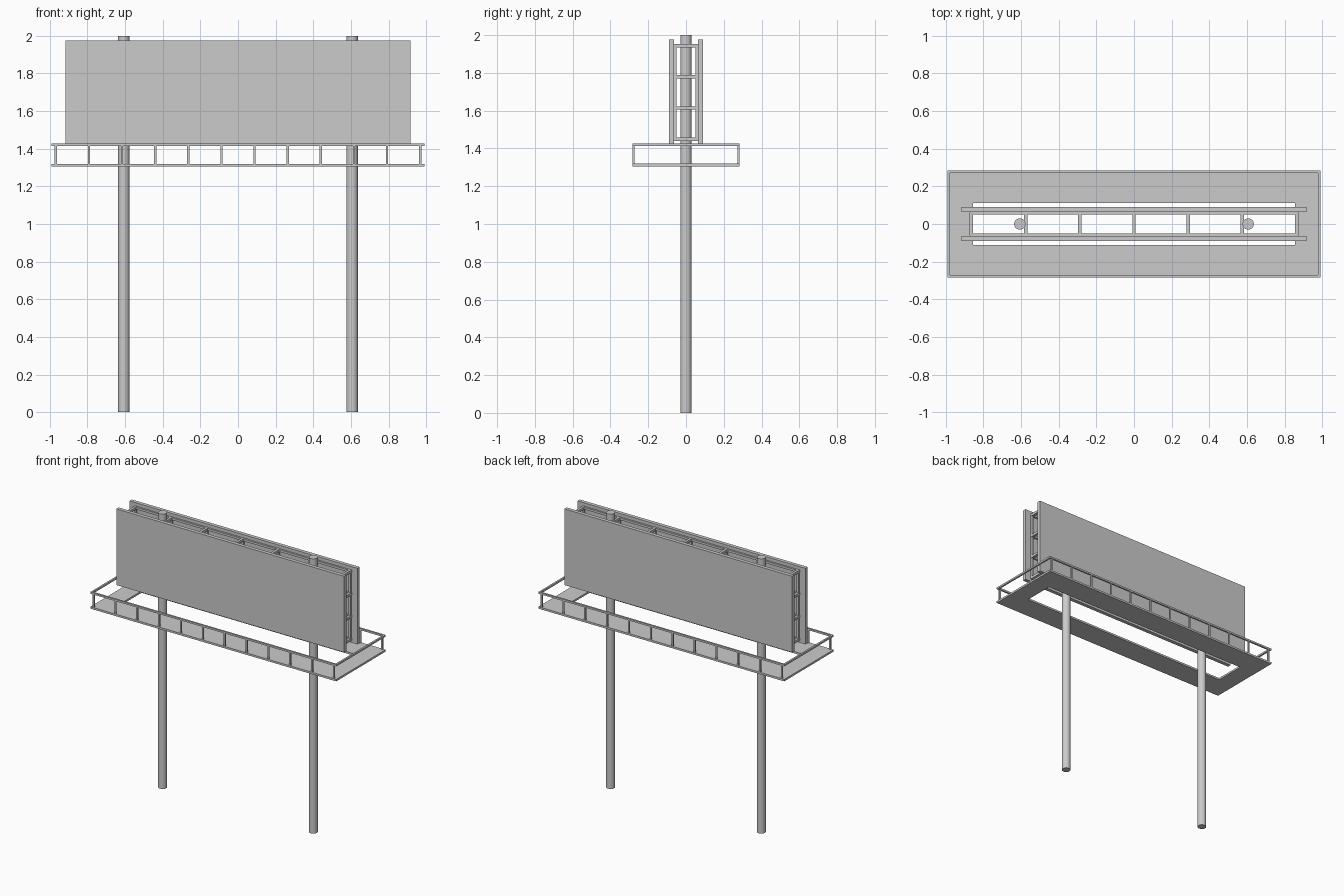
import bpy
import bmesh
from mathutils import Matrix, Vector

if "Cube" in bpy.data.objects:
    bpy.data.objects.remove(bpy.data.objects["Cube"])


def boxes(name, items):
    """One object made of axis-aligned boxes given as (centre, size)."""
    bm = bmesh.new()
    for c, s in items:
        m = Matrix.Translation(Vector(c)) @ Matrix.Diagonal((*s, 1))
        bmesh.ops.create_cube(bm, size=1, matrix=m)
    me = bpy.data.meshes.new(name)
    bm.to_mesh(me)
    bm.free()
    ob = bpy.data.objects.new(name, me)
    bpy.context.collection.objects.link(ob)
    return ob


# support poles
for side, x in (("left", -0.607), ("right", 0.607)):
    bpy.ops.mesh.primitive_cylinder_add(vertices=24, radius=0.03, depth=2, location=(x, 0, 1))
    bpy.context.object.name = side + "_pole"
    bpy.ops.object.shade_smooth_by_angle()

# display panels, front and back
for side, s in (("front", -1), ("back", 1)):
    boxes(side + "_panel", [((0, s * 0.076, 1.699), (1.834, 0.027, 0.554))])

# inner frame: uprights, cross rungs and long chords
levels = [1.448, 1.614, 1.78, 1.944]
stations = [-0.864 + 0.288 * i for i in range(7)]
boxes("frame_uprights", [((x, s * 0.056, 1.696), (0.016, 0.013, 0.514))
                         for x in stations for s in (-1, 1)])
boxes("frame_rungs", [((x, 0, z), (0.018, 0.124, 0.018))
                      for x in stations for z in levels])
boxes("frame_chords", [((0, s * 0.056, z), (1.735, 0.013, 0.016))
                       for z in levels for s in (-1, 1)])

# walkway platform: ring of four planks around the opening
ox, oy, ix, iy = 0.99, 0.284, 0.855, 0.112
zp, tp = 1.312, 0.014
plat = [((0, s * (oy + iy) / 2, zp), (2 * ox, oy - iy, tp)) for s in (-1, 1)]
plat += [((s * (ox + ix) / 2, 0, zp), (ox - ix, 2 * iy, tp)) for s in (-1, 1)]
boxes("walkway", plat)

# guard rail around the walkway edge
w, zr = 0.013, 1.42
rail = [((0, s * (oy - w / 2), zr), (2 * ox, w, w)) for s in (-1, 1)]
rail += [((s * (ox - w / 2), 0, zr), (w, 2 * (oy - w), w)) for s in (-1, 1)]
boxes("guard_rail", rail)

# rail posts along front and back
boxes("rail_posts", [((-0.968 + 0.176 * i, s * (oy - w / 2), 1.366), (0.012, 0.009, 0.098))
                     for i in range(12) for s in (-1, 1)])
